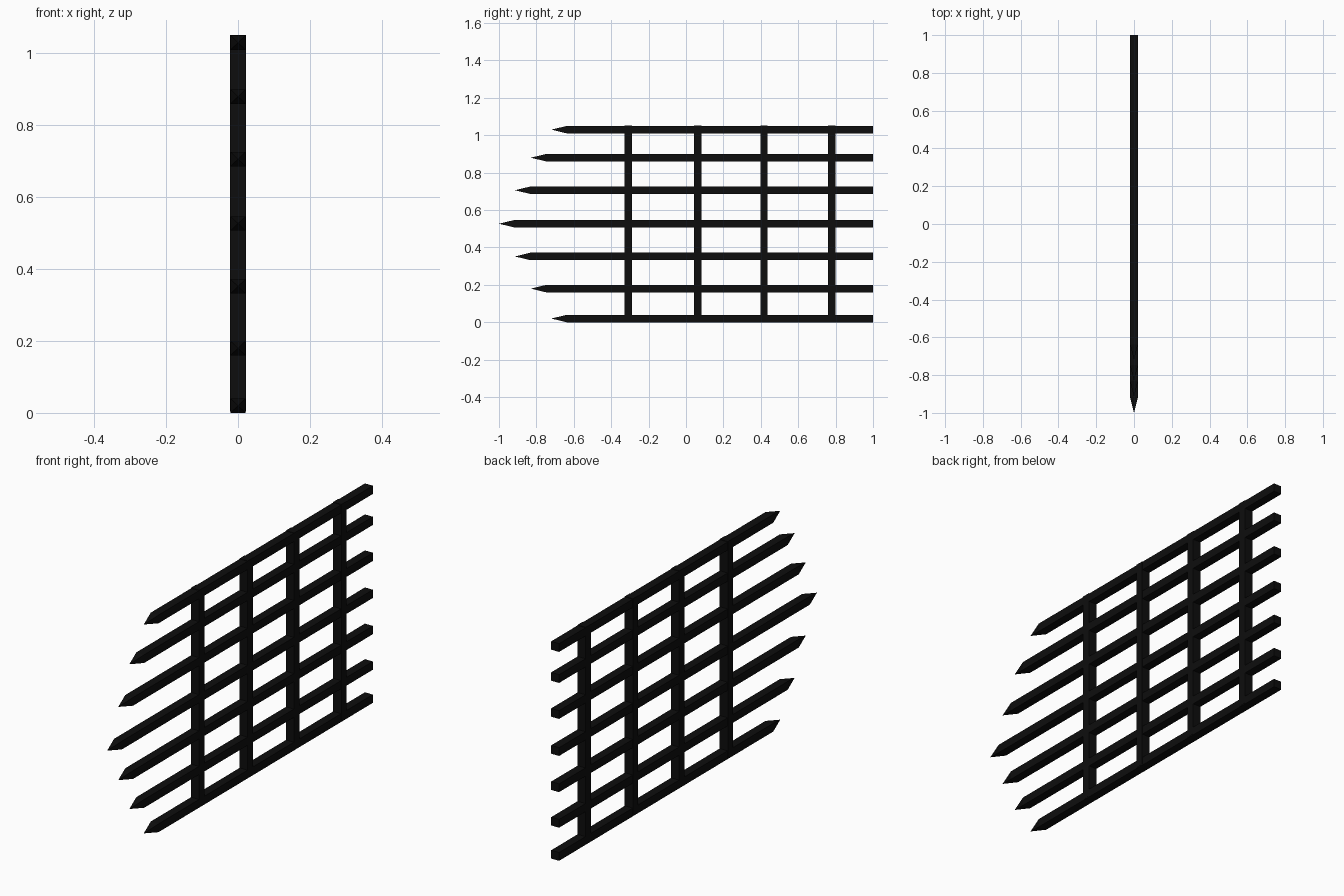
import bpy, bmesh

if "Cube" in bpy.data.objects:
    bpy.data.objects.remove(bpy.data.objects["Cube"])

black = bpy.data.materials.new("black iron")
black.diffuse_color = (0.004, 0.004, 0.004, 1)
black.use_nodes = True
black.node_tree.nodes["Principled BSDF"].inputs["Base Color"].default_value = black.diffuse_color


def make(name, bm):
    bmesh.ops.recalc_face_normals(bm, faces=bm.faces)
    me = bpy.data.meshes.new(name)
    bm.to_mesh(me)
    bm.free()
    me.materials.append(black)
    ob = bpy.data.objects.new(name, me)
    bpy.context.collection.objects.link(ob)
    return ob


def spiked_bar(name, z, tip, half_x=0.021, half_z=0.02, spike=0.083):
    """Square bar running to y = 1, ending in a four-sided point at y = tip."""
    bm = bmesh.new()
    corners = [(-1, -1), (1, -1), (1, 1), (-1, 1)]
    ring = lambda y: [bm.verts.new((a * half_x, y, z + b * half_z)) for a, b in corners]
    back, front = ring(1.0), ring(tip + spike)
    point = bm.verts.new((0, tip, z))
    bm.faces.new(back)
    for i in range(4):
        j = (i + 1) % 4
        bm.faces.new((back[i], back[j], front[j], front[i]))
        bm.faces.new((front[i], front[j], point))
    make(name, bm)


def cross_bar(name, y, z0=0.004, z1=1.052, half_x=0.022, half_y=0.02):
    bm = bmesh.new()
    bmesh.ops.create_cube(bm, size=1)
    for v in bm.verts:
        v.co = (v.co.x * 2 * half_x, y + v.co.y * 2 * half_y,
                z0 + (v.co.z + 0.5) * (z1 - z0))
    make(name, bm)


# long spiked bars, middle one longest
bars = [(0.02, -0.72), (0.18, -0.83), (0.352, -0.915), (0.527, -1.0),
        (0.706, -0.915), (0.88, -0.83), (1.03, -0.72)]
for n, (z, tip) in enumerate(bars):
    spiked_bar(f"spiked_bar_{n + 1}", z, tip)

# upright cross bars
for n, y in enumerate((-0.308, 0.063, 0.417, 0.778)):
    cross_bar(f"cross_bar_{n + 1}", y)
